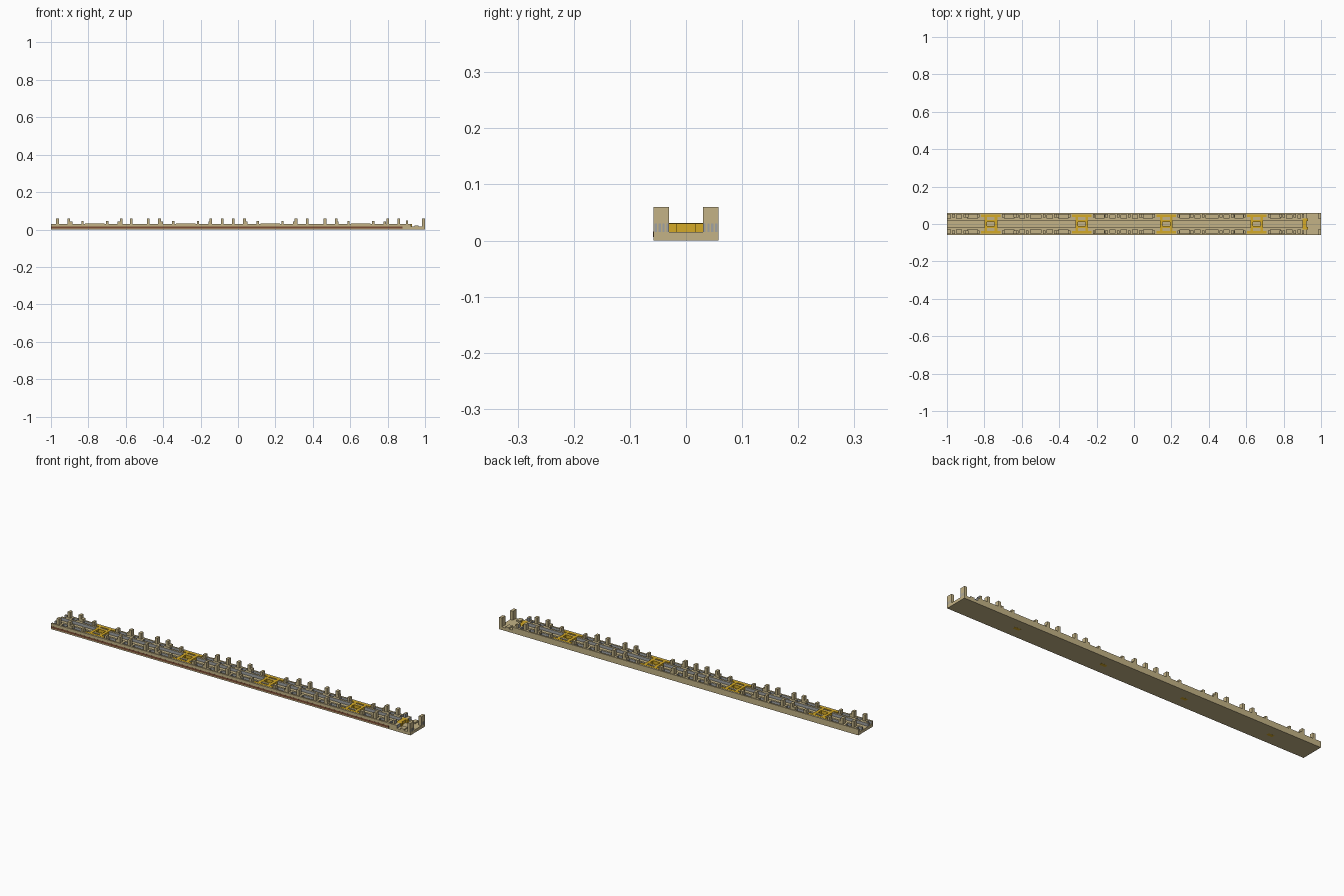
import bpy
import bmesh
from mathutils import Matrix, Vector

cube = bpy.data.objects.get("Cube")
if cube:
    bpy.data.objects.remove(cube, do_unlink=True)


def material(name, rgb):
    m = bpy.data.materials.new(name)
    m.use_nodes = True
    m.diffuse_color = (*rgb, 1)
    m.node_tree.nodes["Principled BSDF"].inputs["Base Color"].default_value = (*rgb, 1)
    return m


TAN = material("tan", (0.55, 0.45, 0.24))
GOLD = material("gold", (0.66, 0.40, 0.02))
BROWN = material("red_brown", (0.2, 0.075, 0.035))
GREY = material("grey", (0.35, 0.36, 0.36))

FLOOR, DECK, TOP = 0.015, 0.03, 0.06
HALF = 0.058
END = 0.9


def boxes(name, mat, ranges, mirror=False, grey_sides=False):
    """One object made of boxes given as (x0, x1, y0, y1, z0, z1)."""
    bm = bmesh.new()
    for x0, x1, y0, y1, z0, z1 in ranges:
        for s in ((1, -1) if mirror else (1,)):
            centre = Vector(((x0 + x1) / 2, s * (y0 + y1) / 2, (z0 + z1) / 2))
            size = Matrix.Diagonal((x1 - x0, y1 - y0, z1 - z0, 1))
            bmesh.ops.create_cube(bm, size=1, matrix=Matrix.Translation(centre) @ size)
    if grey_sides:
        # Upright faces inside the trench and pockets are grey
        bm.normal_update()
        for f in bm.faces:
            if abs(f.normal.z) < 0.5 and abs(f.calc_center_median().y) < HALF - 0.005:
                f.material_index = 1
    mesh = bpy.data.meshes.new(name)
    bm.to_mesh(mesh)
    bm.free()
    mesh.materials.append(mat)
    if grey_sides:
        mesh.materials.append(GREY)
    ob = bpy.data.objects.new(name, mesh)
    bpy.context.collection.objects.link(ob)


gold_centres = [-0.765, -0.28, 0.172, 0.657]
tall = [-0.965, -0.905, -0.625, -0.57, -0.48, -0.42, -0.145, -0.085,
        -0.025, 0.035, 0.31, 0.37, 0.465, 0.525, 0.80, 0.86]

# Base slab, outer lips and the rails beside the open trench
boxes("base_slab", TAN, [(-1, 1, -HALF, HALF, 0, FLOOR)])
boxes("outer_lips", TAN, [(-1, END, 0.05, HALF, FLOOR, DECK)], True)
boxes("trench_rails", TAN, [(-1, END, 0.02, 0.03, FLOOR, DECK)], True, True)
boxes("lip_linings", GREY, [(-0.998, END, 0.0495, 0.0505, FLOOR, DECK - 0.001)], True)

# Blocks that divide the side channels into pockets, with posts on them
boxes("channel_blocks", TAN,
      [(max(x - 0.016, -1), x + 0.016, 0.03, 0.05, FLOOR, DECK) for x in tall], True, True)
boxes("tall_posts", TAN,
      [(x - 0.007, x + 0.007, 0.034, 0.054, DECK, TOP) for x in tall], True)

# Short posts and low steps on both sides of every gold fitting
short, steps = [], []
for c in gold_centres:
    for s in (-1, 1):
        x = c + s * 0.066
        short.append((x - 0.006, x + 0.006, 0.034, 0.054, DECK - 0.003, 0.046))
        step = c + s * 0.127
        steps.append((step - 0.006, step + 0.006, 0.034, 0.054, DECK, 0.043))
boxes("short_posts", TAN, short, True)
boxes("post_steps", TAN, steps, True)
boxes("fitting_seats", TAN,
      [(c - 0.073, c + 0.073, 0.03, 0.05, FLOOR, DECK - 0.003) for c in gold_centres],
      True, True)

# Gold fittings: side bars, short links and an open ring over the trench
bars, undersides = [], []
for c in gold_centres:
    bars.append((c - 0.052, c + 0.052, 0.037, 0.05, FLOOR, DECK + 0.001))
    bars.append((c - 0.034, c + 0.034, 0.012, 0.021, FLOOR, DECK + 0.001))
    for s in (-1, 1):
        x = c + s * 0.027
        bars.append((x - 0.007, x + 0.007, 0, 0.012, FLOOR, DECK + 0.001))
        bars.append((x - 0.007, x + 0.007, 0.021, 0.037, FLOOR, DECK + 0.001))
    undersides.append((c - 0.016, c + 0.016, -0.008, 0.008, -0.0003, 0.001))
boxes("gold_fittings", GOLD, bars, True)
boxes("gold_underside_plates", GOLD, undersides)

# Right end: gold coupling, shoulders, cross sill and corner posts
boxes("gold_end_cheeks", GOLD, [(END, 0.93, 0.016, 0.03, FLOOR, DECK)], True)
boxes("gold_end_bridge", GOLD, [(END, 0.922, -0.016, 0.016, FLOOR, DECK)])
boxes("end_shoulders", TAN, [(END - 0.01, END + 0.025, 0.03, HALF, FLOOR, DECK),
                             (END - 0.003, END + 0.009, 0.034, 0.054, DECK, TOP - 0.012)],
      True, True)
boxes("end_sills", TAN, [(0.945, 0.965, 0.03, HALF, FLOOR, 0.022)], True)
boxes("end_posts", TAN, [(0.985, 0.9995, 0.03, HALF, FLOOR, TOP)], True)

# Thin grey ribs on the outer faces of the corner posts
boxes("end_grey_ribs", GREY,
      [(0.998, 1, y, y + 0.004, FLOOR, DECK) for y in (0.031, 0.038, 0.045, 0.052)], True)

# Painted stripe along the front side
boxes("front_stripe", BROWN, [(-1, 0.88, -HALF - 0.0004, -HALF + 0.001, 0.006, 0.016)])
